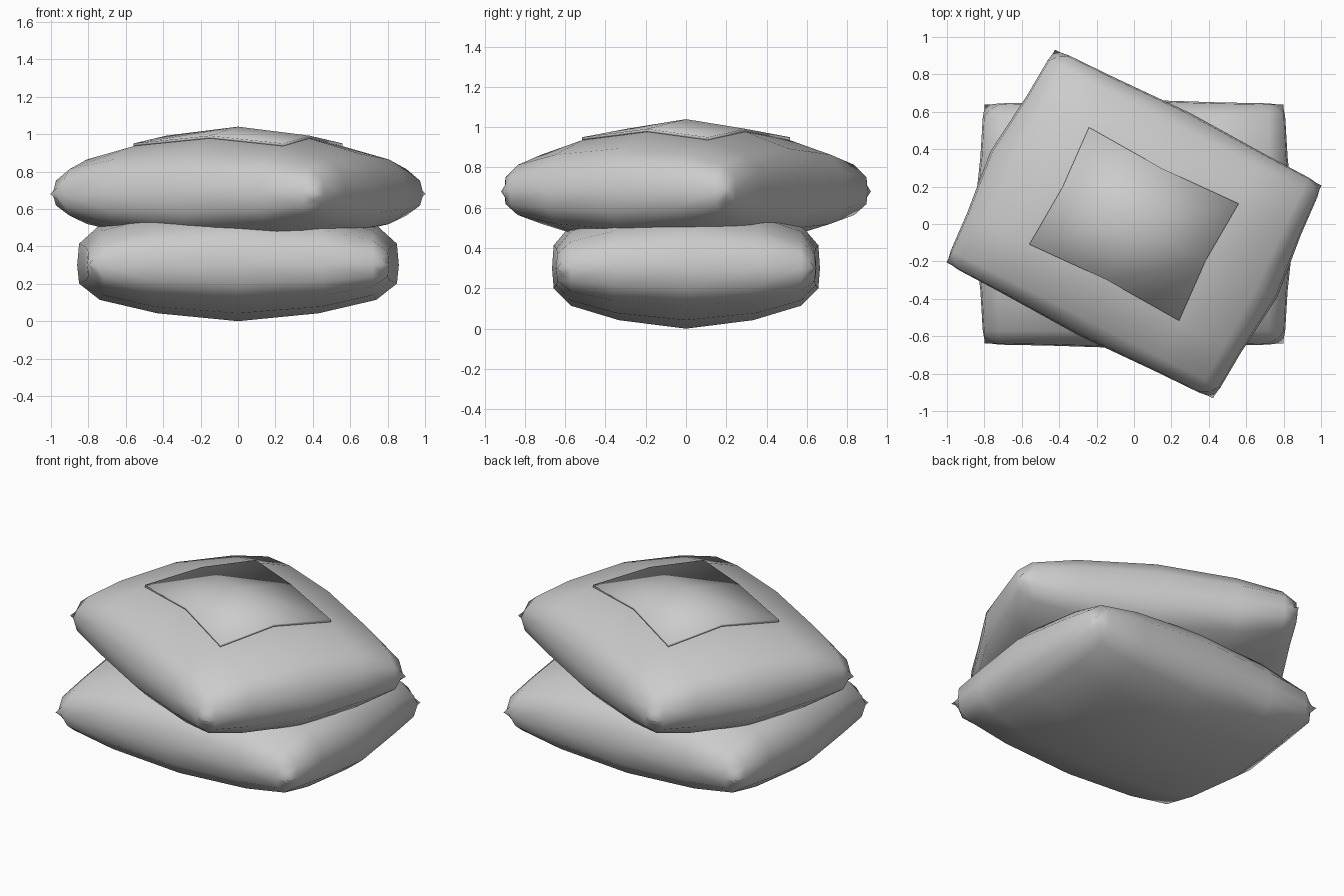
import bpy
import bmesh
import math

cube = bpy.data.objects.get("Cube")
if cube:
    bpy.data.objects.remove(cube)

# Single fabric colour
fabric = bpy.data.materials.new("grey_fabric")
fabric.use_nodes = True
GREY = (0.6, 0.6, 0.6, 1)
fabric.diffuse_color = GREY
fabric.node_tree.nodes["Principled BSDF"].inputs["Base Color"].default_value = GREY

HALF_X, HALF_Y = 0.86, 0.665
TOP, BOTTOM = 0.345, 0.3
SPACING = [0, 0.5, 0.86, 0.988, 1]      # grid lines from centre to seam
PUFF = [1, 0.86, 0.62, 0.33, 0]         # height on those lines
N = 4


def cushion_point(i, j, side):
    """Point on the cushion skin; i and j run from -N to N."""
    a, b = abs(i), abs(j)
    u, v = SPACING[a], SPACING[b]
    x = HALF_X * u * (1 + (0.18 - 0.24 * u) * min(1, 1.5 * v))
    y = HALF_Y * v * (1 + (0.18 - 0.21 * v) * min(1, 1.5 * u))
    if min(a, b) >= 3:                  # round the corner ears
        x *= 0.96 if a == 3 else 0.99
        y *= 0.96 if b == 3 else 0.99
    z = PUFF[a] * PUFF[b] * (TOP if side > 0 else -BOTTOM)
    return (math.copysign(x, i), math.copysign(y, j), z)


def finish(name, bm, z, angle):
    bmesh.ops.recalc_face_normals(bm, faces=bm.faces)
    for f in bm.faces:
        f.smooth = True
    mesh = bpy.data.meshes.new(name)
    bm.to_mesh(mesh)
    bm.free()
    mesh.materials.append(fabric)
    ob = bpy.data.objects.new(name, mesh)
    bpy.context.collection.objects.link(ob)
    ob.location.z = z
    ob.rotation_euler.z = math.radians(angle)
    return ob


def sheet(bm, n, side, lift=0.0):
    """Square grid of skin points, n lines either side of the centre."""
    span = range(-n, n + 1)
    grid = {}
    for i in span:
        for j in span:
            x, y, z = cushion_point(i, j, side)
            grid[i, j] = bm.verts.new((x, y, z + lift))
    for i in span[:-1]:
        for j in span[:-1]:
            bm.faces.new((grid[i, j], grid[i + 1, j],
                          grid[i + 1, j + 1], grid[i, j + 1]))


def cushion(name, z, angle):
    bm = bmesh.new()
    for side in (1, -1):
        sheet(bm, N, side)
    bmesh.ops.remove_doubles(bm, verts=bm.verts, dist=0.0005)
    return finish(name, bm, z, angle)


# Two stacked cushions, the upper one turned
cushion("lower_cushion", 0.3, 0)
cushion("upper_cushion", 0.68, -27)

# Thin patch raised from the middle of the upper cushion
bm = bmesh.new()
sheet(bm, 1, 1, 0.001)
skin = bmesh.ops.extrude_face_region(bm, geom=bm.faces[:])
raised = [g for g in skin["geom"] if isinstance(g, bmesh.types.BMVert)]
bmesh.ops.translate(bm, verts=raised, vec=(0, 0, 0.014))
finish("top_patch", bm, 0.68, -27)
